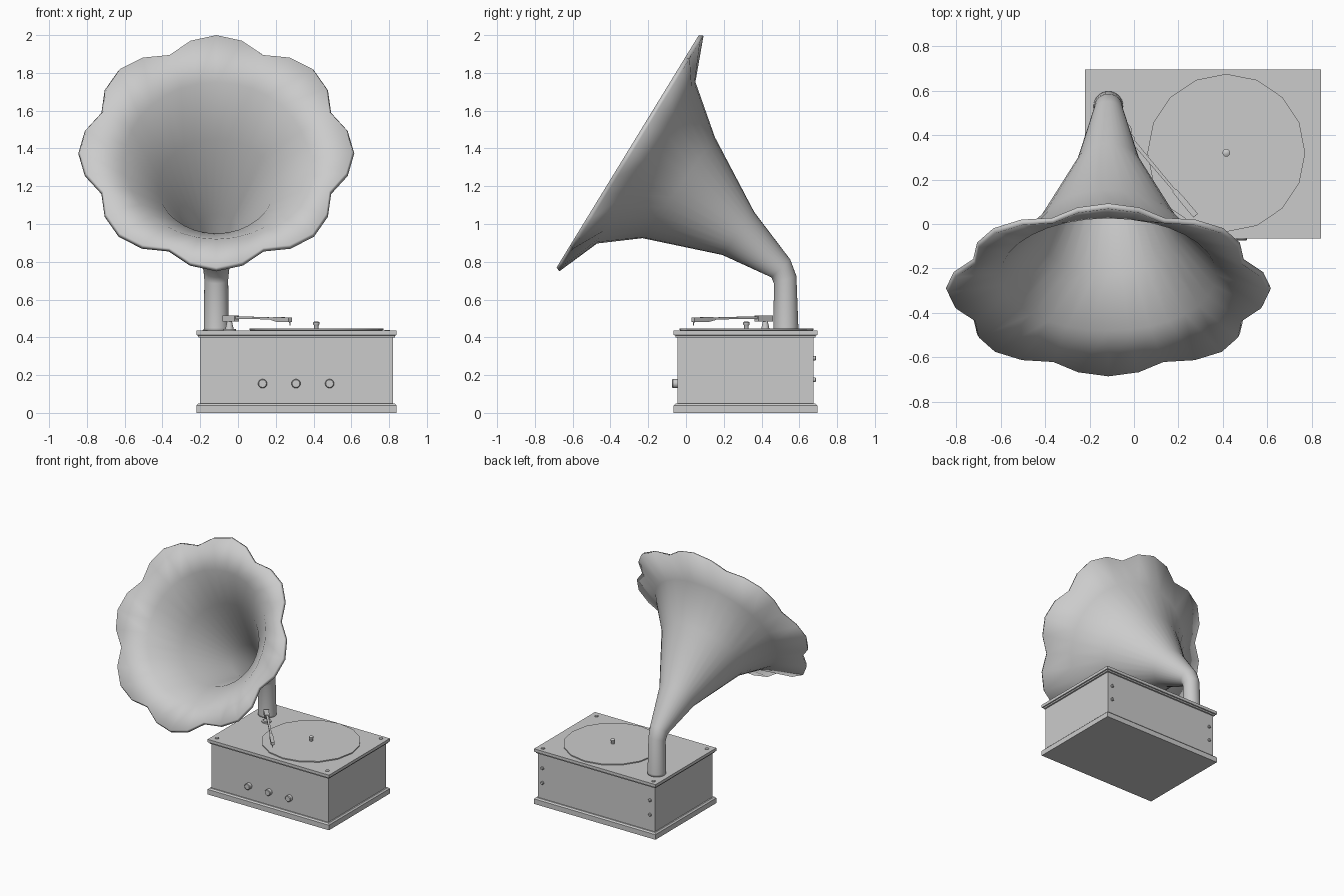
import bpy, bmesh, math
from mathutils import Vector

cube = bpy.data.objects.get("Cube")
if cube:
    bpy.data.objects.remove(cube, do_unlink=True)

GREY = (0.6, 0.6, 0.6, 1)
mat = bpy.data.materials.new("plain grey")
mat.use_nodes = True
mat.diffuse_color = GREY
mat.node_tree.nodes["Principled BSDF"].inputs["Base Color"].default_value = GREY


def finish(name, bm, angle=0):
    bmesh.ops.recalc_face_normals(bm, faces=bm.faces)
    mesh = bpy.data.meshes.new(name)
    bm.to_mesh(mesh)
    bm.free()
    mesh.materials.append(mat)
    obj = bpy.data.objects.new(name, mesh)
    bpy.context.collection.objects.link(obj)
    if angle:
        bpy.ops.object.select_all(action="DESELECT")
        obj.select_set(True)
        bpy.context.view_layer.objects.active = obj
        bpy.ops.object.shade_smooth_by_angle(angle=math.radians(angle))
    return obj


def loft(name, rings, angle=0, caps=True):
    """Skin a list of equal-length point rings."""
    bm = bmesh.new()
    loops = [[bm.verts.new(p) for p in ring] for ring in rings]
    n = len(loops[0])
    for a, b in zip(loops, loops[1:]):
        for i in range(n):
            j = (i + 1) % n
            bm.faces.new((a[i], a[j], b[j], b[i]))
    if caps:
        bm.faces.new(loops[0])
        bm.faces.new(loops[-1])
    return finish(name, bm, angle)


def lathe(name, centre, profile, axis=(0, 0, 1), sides=16, angle=40):
    """Turn (radius, distance along axis) pairs about an axis."""
    turn = Vector((0, 0, 1)).rotation_difference(Vector(axis))
    steps = [2 * math.pi * i / sides for i in range(sides)]
    return loft(name, [[Vector(centre) + turn @ Vector((r * math.cos(t), r * math.sin(t), h))
                        for t in steps] for r, h in profile], angle)


# Case: stacked rectangles given as (inset, height)
X0, X1, Y0, Y1 = -0.22, 0.84, -0.065, 0.695


def slab(name, levels):
    return loft(name, [[(X0 + d, Y0 + d, z), (X1 - d, Y0 + d, z),
                        (X1 - d, Y1 - d, z), (X0 + d, Y1 - d, z)] for d, z in levels])


slab("base_plinth", [(0, 0), (0, 0.04), (0.01, 0.05), (0.02, 0.05)])
slab("case_body", [(0.02, 0.04), (0.02, 0.41)])
slab("case_lid", [(0.02, 0.398), (0.01, 0.4), (0.008, 0.41), (0, 0.412), (0, 0.435)])

# Turntable and spindle
PLATTER = (0.415, 0.32, 0.435)
lathe("turntable", PLATTER, [(0.345, 0), (0.355, 0.004), (0.355, 0.012)])
lathe("spindle", PLATTER, [(0.012, 0), (0.012, 0.028), (0.017, 0.034), (0.017, 0.044), (0.008, 0.05)])

# Screws on the lid and on the back
for x in (-0.175, 0.79):
    for y in (-0.012, 0.655):
        lathe("lid_screw", (x, y, 0.435), [(0.014, 0), (0.014, 0.005)], sides=12)
for x in (-0.16, 0.78):
    for z in (0.175, 0.29):
        lathe("back_screw", (x, 0.67, z), [(0.012, 0), (0.012, 0.015), (0.008, 0.019)], (0, 1, 0), 12)

# Control knobs
for x in (0.13, 0.307, 0.485):
    lathe("control_knob", (x, -0.04, 0.155), [(0.024, 0), (0.024, 0.03), (0.02, 0.034)], (0, -1, 0))

# Tone arm: stand, pivot block, rod, head and needle
pivot, tip = Vector((-0.045, 0.42, 0)), Vector((0.275, 0.04, 0))
along = (tip - pivot).normalized()
across = Vector((-along.y, along.x, 0))


def arm_bar(name, sections):
    """Skin (distance, half width, bottom, top) sections along the arm."""
    loft(name, [[pivot + along * d + across * s * w + Vector((0, 0, z))
                 for s, z in ((-1, lo), (1, lo), (1, hi), (-1, hi))] for d, w, lo, hi in sections])


lathe("arm_stand", (pivot.x, pivot.y, 0.435),
      [(0.035, 0), (0.035, 0.008), (0.022, 0.01), (0.013, 0.05)])
arm_bar("arm_pivot_block", [(-0.035, 0.02, 0.485, 0.515), (0.06, 0.016, 0.485, 0.515)])
arm_bar("arm_rod", [(0.05, 0.009, 0.497, 0.512), (0.38, 0.006, 0.495, 0.505)])
arm_bar("arm_head", [(0.35, 0.011, 0.492, 0.506), (0.41, 0.013, 0.48, 0.507),
                     (0.5, 0.013, 0.482, 0.505)])
lathe("needle", (tip.x, tip.y, 0.462), [(0.002, 0), (0.005, 0.025)], sides=8)

# Horn: each section runs from its lower (y, z) to its upper (y, z) point
HORN_X = -0.115
sections = [((0.488, 0.43), (0.572, 0.43)), ((0.488, 0.45), (0.57, 0.45)),
            ((0.49, 0.69), (0.56, 0.72)), ((0.47, 0.735), (0.53, 0.80)),
            ((0.2, 0.86), (0.34, 1.05)), ((-0.23, 0.95), (0.13, 1.45)),
            ((-0.48, 0.92), (0.025, 1.75)), ((-0.685, 0.77), (0.068, 2.0))]
rings = []
for k, (low, high) in enumerate(sections):
    low, high = Vector((HORN_X, *low)), Vector((HORN_X, *high))
    centre, up = (low + high) / 2, (high - low) / 2
    ring = []
    for i in range(32):
        t = 2 * math.pi * i / 32
        # The mouth has eight scallops
        s = 0.897 + 0.103 * abs(math.cos(4 * t)) if k == len(sections) - 1 else 1
        ring.append(centre + s * (up * math.cos(t) + Vector((up.length * math.sin(t), 0, 0))))
    rings.append(ring)
horn = loft("horn", rings, 60, caps=False)
wall = horn.modifiers.new("wall", "SOLIDIFY")
wall.thickness = 0.025
wall.offset = -1
horn.modifiers.move(len(horn.modifiers) - 1, 0)
